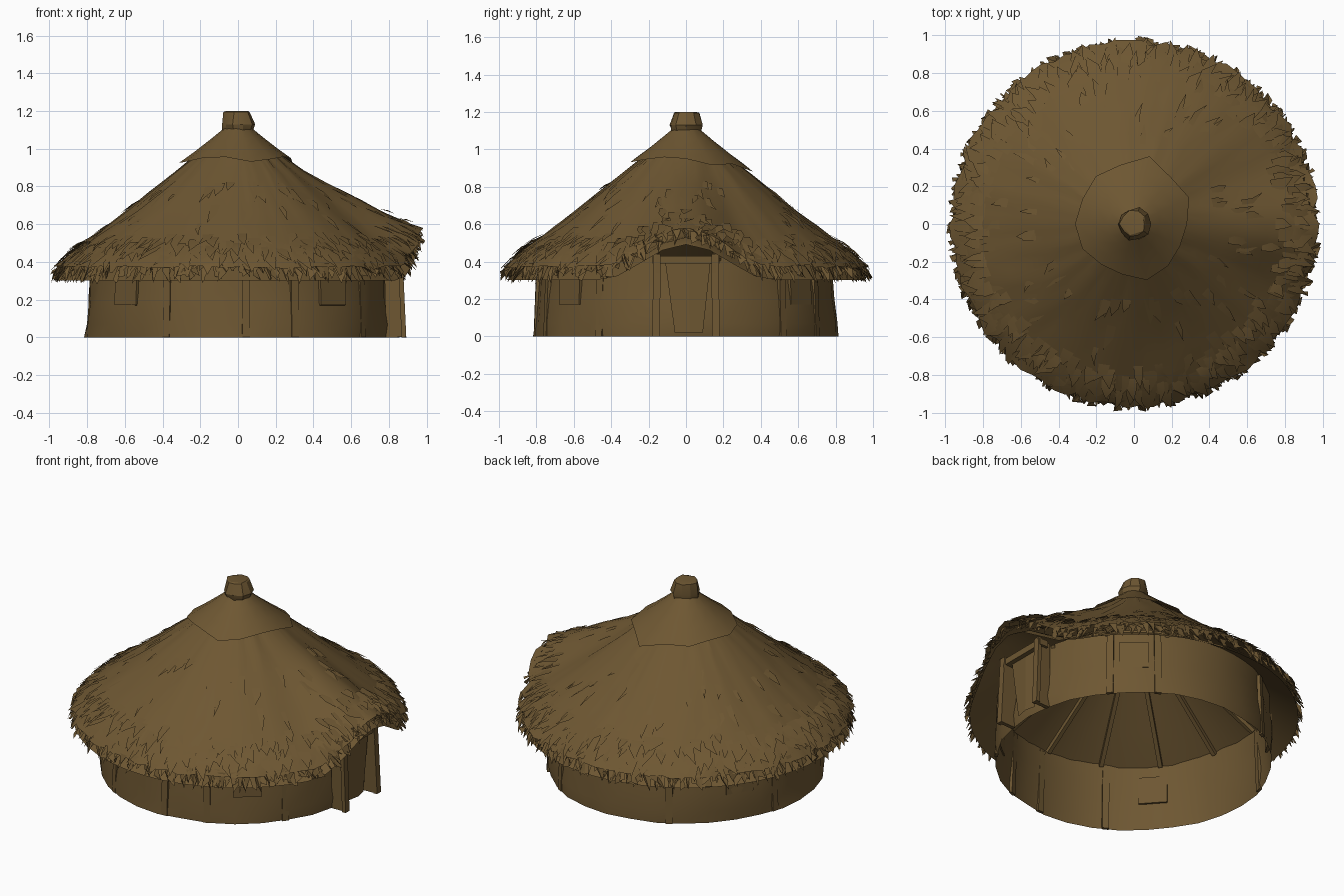
import bpy, bmesh, math, random
from mathutils import Vector

if "Cube" in bpy.data.objects:
    bpy.data.objects.remove(bpy.data.objects["Cube"])

random.seed(4)
R = random.uniform
mat = bpy.data.materials.new("thatch brown")
mat.diffuse_color = (0.155, 0.095, 0.032, 1)
mat.use_nodes = True
mat.node_tree.nodes["Principled BSDF"].inputs["Base Color"].default_value = mat.diffuse_color


def finish(bm, name, angle=35):
    me = bpy.data.meshes.new(name)
    bm.to_mesh(me)
    bm.free()
    me.materials.append(mat)
    ob = bpy.data.objects.new(name, me)
    bpy.context.collection.objects.link(ob)
    bpy.ops.object.select_all(action='DESELECT')
    ob.select_set(True)
    bpy.context.view_layer.objects.active = ob
    if angle:
        bpy.ops.object.shade_smooth_by_angle(angle=math.radians(angle))
    return ob


# roof profiles (radius, height), raised over the doorway on the +x side
PROFILE = [(0.04, 1.13), (0.08, 1.09), (0.2, 0.985), (0.35, 0.865), (0.6, 0.665),
           (0.8, 0.515), (0.88, 0.455), (0.95, 0.39), (1.0, 0.33)]
UNDER = [(0.1, 0.9), (0.35, 0.72), (0.8, 0.405), (0.9, 0.34), (0.97, 0.295)]


def lookup(prof, r):
    for (a, za), (b, zb) in zip(prof, prof[1:]):
        if r <= b:
            break
    return za + (zb - za) * (r - a) / (b - a)


def raised(t):
    t = (t + math.pi) % (2 * math.pi) - math.pi
    return math.cos(t / 0.5 * math.pi / 2) ** 2 if abs(t) < 0.5 else 0


def height(r, t):
    z = lookup(PROFILE, r)
    return z + raised(t) * max(0, 0.905 - 0.5 * (r - 0.3) - z)


def under(r, t):
    return lookup(UNDER, r) + raised(t) * 0.19 * max(0, min(1, (r - 0.6) / 0.3))


def polar(r, t, z):
    return Vector((r * math.cos(t), r * math.sin(t), z))


def loft(name, rows, n, point, close_top=False, angle=35):
    bm = bmesh.new()
    rings = [[bm.verts.new(point(row, i, 2 * math.pi * i / n)) for i in range(n)] for row in rows]
    for a, b in zip(rings, rings[1:]):
        for i in range(n):
            j = (i + 1) % n
            bm.faces.new((a[i], a[j], b[j], b[i]))
    if close_top:
        bm.faces.new(rings[-1])
    return finish(bm, name, angle)


def beam(bm, p, q, w, h, up=(0, 0, 1)):
    p, q = Vector(p), Vector(q)
    d = (q - p).normalized()
    side = d.cross(Vector(up)).normalized()
    top = side.cross(d)
    a, b = [[bm.verts.new(c + side * w / 2 * sx + top * h / 2 * sy)
             for sx, sy in ((-1, -1), (1, -1), (1, 1), (-1, 1))] for c in (p, q)]
    bm.faces.new(a[::-1])
    bm.faces.new(b)
    for i in range(4):
        j = (i + 1) % 4
        bm.faces.new((a[i], a[j], b[j], b[i]))


# round wall, slightly wavy and open underneath
loft("wall", [(0.81, 0), (0.81, 0.07), (0.80, 0.2), (0.79, 0.32), (0.785, 0.43)], 32,
     lambda p, i, t: polar(p[0] + R(-0.01, 0.01), t, p[1]))

# main thatch and its underside
edge = [R(-0.02, 0.02) for i in range(90)]
rows = [0.965, 0.92, 0.88, 0.8, 0.7, 0.6, 0.48, 0.35, 0.2, 0.08, 0.04]
loft("roof_thatch", rows, 90,
     lambda r, i, t: polar(r + edge[i] * (r > 0.95), t, height(r, t) + R(-0.007, 0.007)), True)
loft("roof_underside", [0.96, 0.9, 0.8, 0.6, 0.35, 0.1], 48,
     lambda r, i, t: polar(r, t, under(r, t)), True)

# ragged cap tier near the peak
lip = [R(0.26, 0.32) + 0.05 * max(0, math.sin(2 * math.pi * i / 14)) for i in range(14)]
loft("roof_cap", [0, 0.35, 0.7, 1], 14,
     lambda k, i, t: polar(lip[i] * (1 - k) + 0.07 * k, t,
                           lookup(PROFILE, lip[i] * (1 - k) + 0.07 * k) + 0.012 + 0.018 * (1 - k)))

# bound knob on the peak
loft("roof_knob", [(0.07, 1.07), (0.08, 1.1), (0.085, 1.13), (0.07, 1.195), (0.055, 1.2)], 10,
     lambda p, i, t: polar(p[0] + R(-0.01, 0.01), t, p[1]), True, 25)


# straw: tapered strips that follow the roof
def straw(bm, r0, length, width, t, tip_lift, twist=0.03):
    r2 = min(r0 + length, 0.995)
    r1 = (r0 + r2) / 2
    w = width / r0 / 2
    a = bm.verts.new(polar(r0, t - w, height(r0, t) + 0.002))
    b = bm.verts.new(polar(r0, t + w, height(r0, t) + 0.002))
    c = bm.verts.new(polar(r1, t + w * 0.8, height(r1, t) + tip_lift * 0.6 + R(0, 0.01)))
    d = bm.verts.new(polar(r1, t - w * 0.8, height(r1, t) + tip_lift * 0.6))
    e = bm.verts.new(polar(r2, t + R(-twist, twist), height(r2, t) + tip_lift))
    bm.faces.new((a, d, c, b))
    bm.faces.new((d, e, c))


bm = bmesh.new()
for r0, length, n in ((0.78, 0.11, 80), (0.83, 0.11, 100), (0.87, 0.11, 110)):
    for i in range(n):
        straw(bm, r0 + R(-0.03, 0.03), length * R(0.7, 1.2), R(0.035, 0.08),
              2 * math.pi * (i + R(-0.4, 0.4)) / n, R(0.003, 0.03), 0.05)
finish(bm, "eave_straw", 20)

# hanging fringe at the very edge, in two layers
bm = bmesh.new()
for n, r_low, drop in ((120, 0.925, 0.0), (130, 0.905, 0.03)):
    for i in range(n):
        t = 2 * math.pi * (i + R(-0.4, 0.4)) / n
        r = r_low + R(0, 0.03)
        w = R(0.018, 0.036)
        z = height(r, t) - drop
        a = bm.verts.new(polar(r, t - w, z))
        b = bm.verts.new(polar(r, t + w, z))
        tip = R(0.965, 1.0)
        skew = R(-0.035, 0.035)
        e = bm.verts.new(polar(tip, t + skew, height(0.98, t) - R(0, 0.075)))
        f = bm.verts.new(polar(tip - 0.01, t - skew * 0.5, height(0.98, t) - R(-0.01, 0.05)))
        bm.faces.new((a, e, b))
        bm.faces.new((a, f, e))
finish(bm, "eave_fringe", 0)

# loose straw scattered on the slopes
bm = bmesh.new()
for i in range(60):
    straw(bm, R(0.4, 0.72), R(0.06, 0.14), R(0.02, 0.06), R(0, 2 * math.pi), R(0.005, 0.014), 0.05)
finish(bm, "loose_straw", 20)

# rafters inside the roof
bm = bmesh.new()
for i in range(14):
    t = 2 * math.pi * (i + 0.5) / 14
    beam(bm, polar(0.78, t, 0.405), polar(0.08, t, 0.9), 0.025, 0.03)
finish(bm, "rafters", 0)

# posts set in the wall
bm = bmesh.new()
for deg in (40, 60, 118, 165, 242, 273, 292, 325):
    t = math.radians(deg)
    beam(bm, polar(0.805, t, 0), polar(0.79, t, 0.4), 0.04, 0.02, polar(1, t, 0))
finish(bm, "wall_posts", 0)

# shallow shutters between posts
bm = bmesh.new()
for deg in (50, 148, 222, 309):
    t = math.radians(deg)
    beam(bm, polar(0.795, t, 0.17), polar(0.79, t, 0.34), 0.17, 0.02, polar(1, t, 0))
finish(bm, "shutters", 0)

# door frame: plank sides, outer posts and lintel
bm = bmesh.new()
for s in (-1, 1):
    beam(bm, (0.835, s * 0.155, 0), (0.825, s * 0.15, 0.43), 0.025, 0.1, (1, 0, 0))
    beam(bm, (0.88, s * 0.16, 0), (0.86, s * 0.155, 0.44), 0.04, 0.025, (1, 0, 0))
beam(bm, (0.835, -0.18, 0.41), (0.835, 0.18, 0.41), 0.06, 0.04)
finish(bm, "door_frame", 0)

# tapered door hanging
bm = bmesh.new()
top = [bm.verts.new((0.835, y, 0.39)) for y in (-0.11, 0.01, 0.13)]
low = [bm.verts.new((x, y, 0.02)) for x, y in ((0.83, -0.06), (0.845, 0.02), (0.83, 0.09))]
for i in range(2):
    bm.faces.new((low[i], low[i + 1], top[i + 1], top[i]))
finish(bm, "door", 0)
